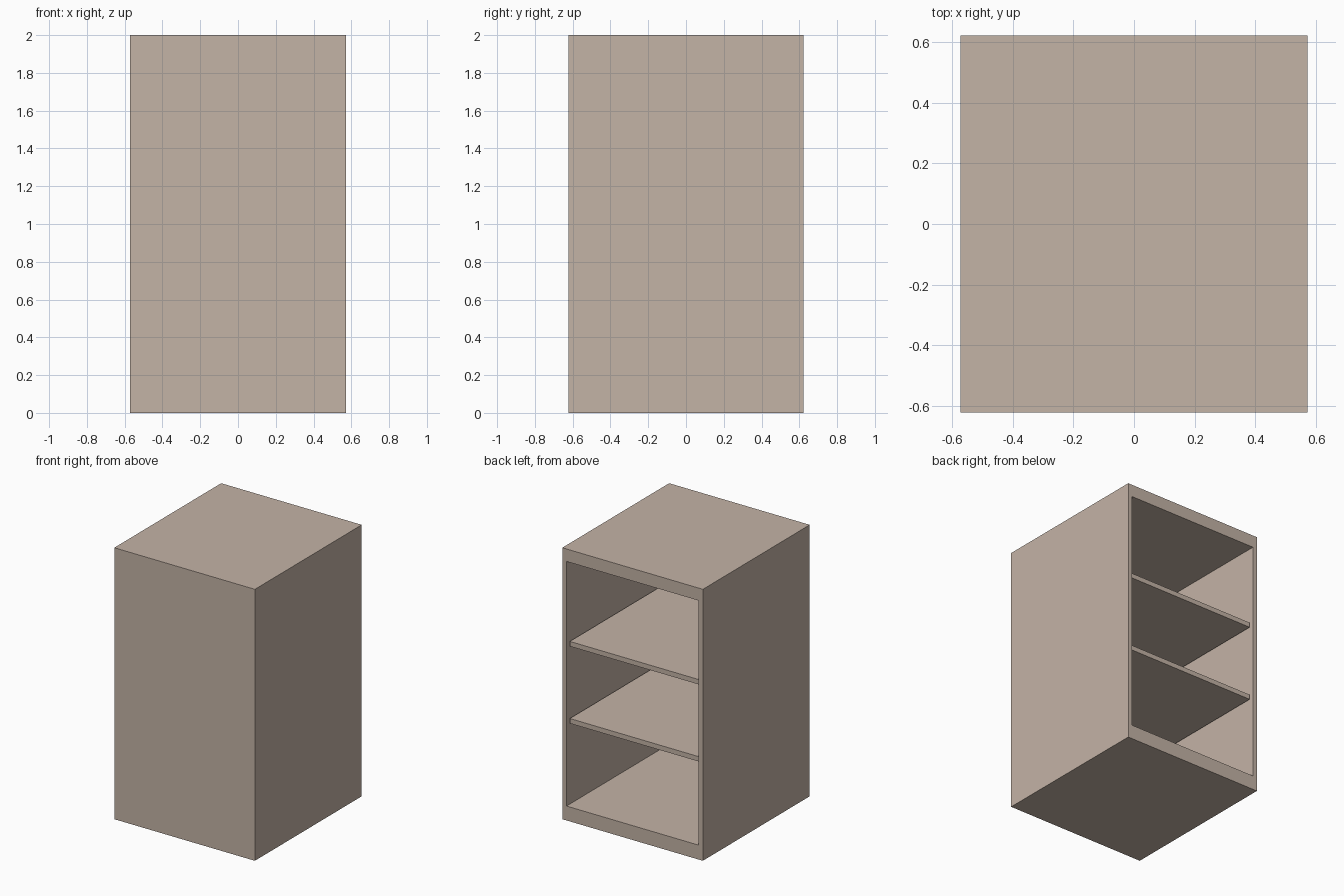
import bpy
import bmesh
from mathutils import Vector

cube = bpy.data.objects.get("Cube")
if cube:
    bpy.data.objects.remove(cube, do_unlink=True)

# Overall size and panel thicknesses
HALF_X, HALF_Y, HEIGHT = 0.573, 0.622, 2.0
SIDE, TOP, BOTTOM, FRONT = 0.049, 0.092, 0.106, 0.049
SHELF, RECESS = 0.036, 0.018

wood = bpy.data.materials.new("pale_taupe_wood")
wood.use_nodes = True
colour = (0.552, 0.451, 0.381, 1)
wood.diffuse_color = colour
wood.node_tree.nodes["Principled BSDF"].inputs["Base Color"].default_value = colour


def box(bm, low, high):
    """Add an axis-aligned box between two corners."""
    low, high = Vector(low), Vector(high)
    verts = bmesh.ops.create_cube(bm, size=1)["verts"]
    for v in verts:
        v.co = (low + high) / 2 + v.co * (high - low)


def finish(bm, name):
    bmesh.ops.recalc_face_normals(bm, faces=bm.faces)
    mesh = bpy.data.meshes.new(name)
    bm.to_mesh(mesh)
    bm.free()
    mesh.materials.append(wood)
    obj = bpy.data.objects.new(name, mesh)
    bpy.context.collection.objects.link(obj)
    return obj


# Cabinet shell: a block hollowed out through its back face
bm = bmesh.new()
box(bm, (-HALF_X, -HALF_Y, 0), (HALF_X, HALF_Y, HEIGHT))
bm.normal_update()
opening = max(bm.faces, key=lambda f: f.normal.y)
bmesh.ops.inset_region(bm, faces=[opening], thickness=SIDE)
for v in opening.verts:
    v.co.z = BOTTOM if v.co.z < HEIGHT / 2 else HEIGHT - TOP
inner = bmesh.ops.extrude_discrete_faces(bm, faces=[opening])["faces"][0]
for v in inner.verts:
    v.co.y = FRONT - HALF_Y
finish(bm, "cabinet_shell")

# Two shelves, set slightly in from the open back
for name, top in (("lower_shelf", 0.748), ("upper_shelf", 1.316)):
    bm = bmesh.new()
    box(bm, (SIDE - HALF_X, FRONT - HALF_Y, top - SHELF),
        (HALF_X - SIDE, HALF_Y - RECESS, top))
    finish(bm, name)
